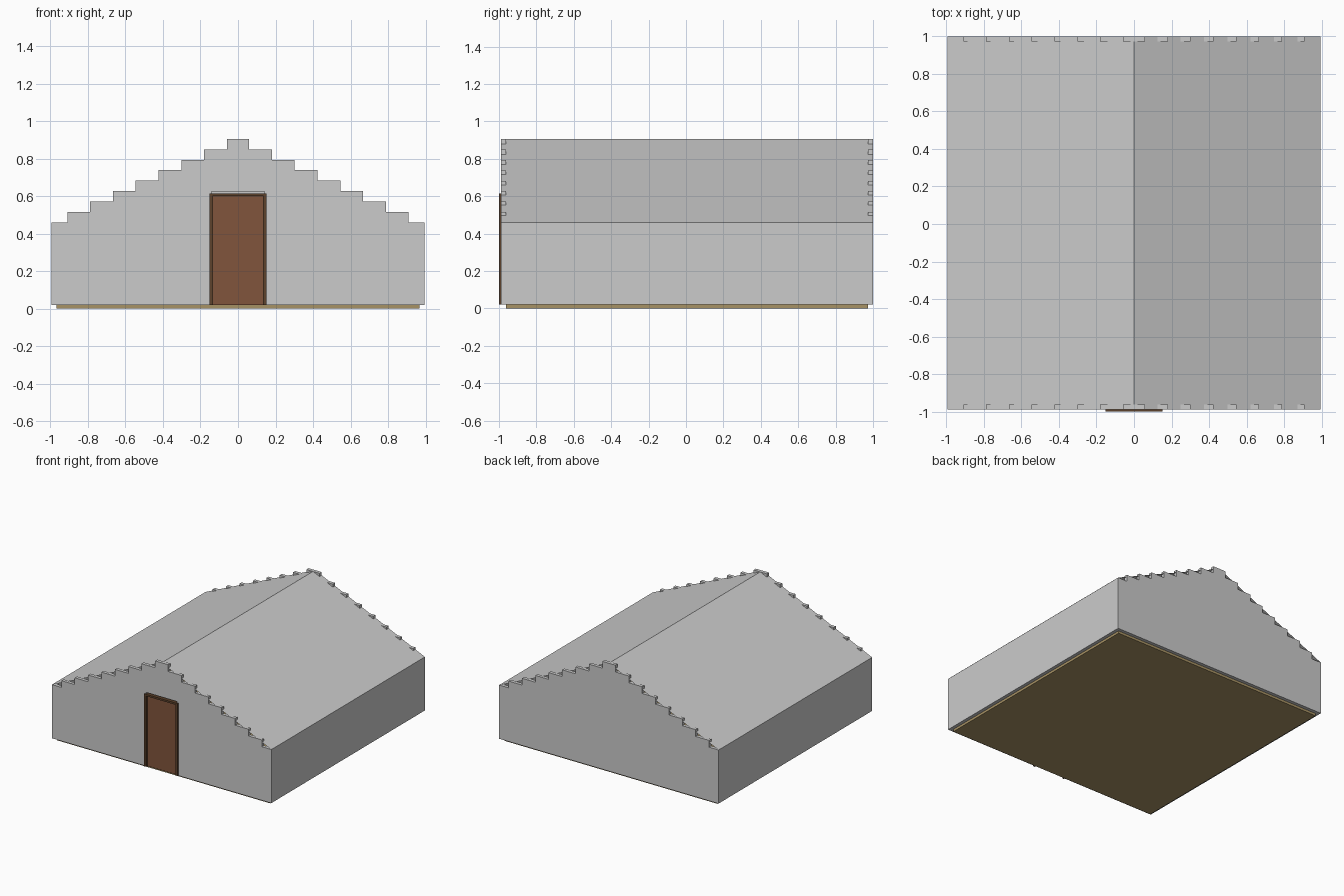
import bpy, bmesh
from mathutils import Vector

if "Cube" in bpy.data.objects:
    bpy.data.objects.remove(bpy.data.objects["Cube"])


def material(name, color):
    m = bpy.data.materials.new(name)
    m.diffuse_color = (*color, 1)
    m.use_nodes = True
    m.node_tree.nodes["Principled BSDF"].inputs["Base Color"].default_value = m.diffuse_color
    return m


def finish(name, bm, mat=None):
    me = bpy.data.meshes.new(name)
    bm.to_mesh(me)
    bm.free()
    ob = bpy.data.objects.new(name, me)
    bpy.context.collection.objects.link(ob)
    if mat:
        me.materials.append(mat)
    return ob


def box(name, lo, hi, mat=None):
    bm = bmesh.new()
    bmesh.ops.create_cube(bm, size=1)
    for v in bm.verts:
        v.co = Vector([lo[i] + (v.co[i] + 0.5) * (hi[i] - lo[i]) for i in range(3)])
    return finish(name, bm, mat)


def prism(name, profile, y0, y1, mat=None):
    # Extrude an x-z outline along y
    bm = bmesh.new()
    face = bm.faces.new([bm.verts.new((x, y0, z)) for x, z in profile])
    ext = bmesh.ops.extrude_face_region(bm, geom=[face])
    for v in ext["geom"]:
        if isinstance(v, bmesh.types.BMVert):
            v.co.y = y1
    bmesh.ops.recalc_face_normals(bm, faces=bm.faces)
    return finish(name, bm, mat)


def mirrored(half):
    return half + [(-x, z) for x, z in reversed(half)]


W, FRONT, BACK, T = 0.995, -0.99, 1.0, 0.028
BASE, EAVE, RIDGE = 0.02, 0.46, 0.905
brown = material("door_brown", (0.22, 0.09, 0.045))
dark = material("frame_brown", (0.11, 0.055, 0.025))
tan = material("floor_tan", (0.39, 0.29, 0.13))

# Floor slab
box("floor", (-0.967, -0.962, 0), (0.967, 0.972, BASE), tan)

# Stepped gable walls, the front one with a door opening
steps = 8
rise = (RIDGE - EAVE) / steps
half = [(W, BASE), (W, EAVE)]
for i in range(steps):
    x = 0.91 - i * 0.1215
    half += [(x, EAVE + i * rise), (x, EAVE + (i + 1) * rise)]
opening = [(0.14, 0.625), (0.14, BASE)]
prism("front_gable", mirrored(opening + half), FRONT, FRONT + T)
prism("back_gable", mirrored(half), BACK - T, BACK)

# Side walls and thin roof sheets
for s, side in ((1, "right"), (-1, "left")):
    a, b = sorted((s * W, s * (W - T)))
    box(side + "_wall", (a, FRONT + T, BASE), (b, BACK - T, EAVE - 0.001))
    bm = bmesh.new()
    pts = [(s * W, FRONT, EAVE), (s * W, BACK, EAVE), (0, BACK, RIDGE), (0, FRONT, RIDGE)]
    bm.faces.new([bm.verts.new(p) for p in (pts if s > 0 else pts[::-1])])
    finish(side + "_roof", bm)

# Door frame and recessed door leaf
frame = [(0.135, 0.6), (0.135, BASE), (0.152, BASE), (0.152, 0.615)]
prism("door_frame", mirrored(frame), -1.0, FRONT)
lining = [(0.132, 0.597), (0.132, BASE), (0.139, BASE), (0.139, 0.612)]
prism("door_lining", mirrored(lining), FRONT, FRONT + T, dark)
bpy.data.objects["door_frame"].data.materials.append(dark)
box("door", (-0.132, -0.984, BASE), (0.132, -0.968, 0.597), brown)
